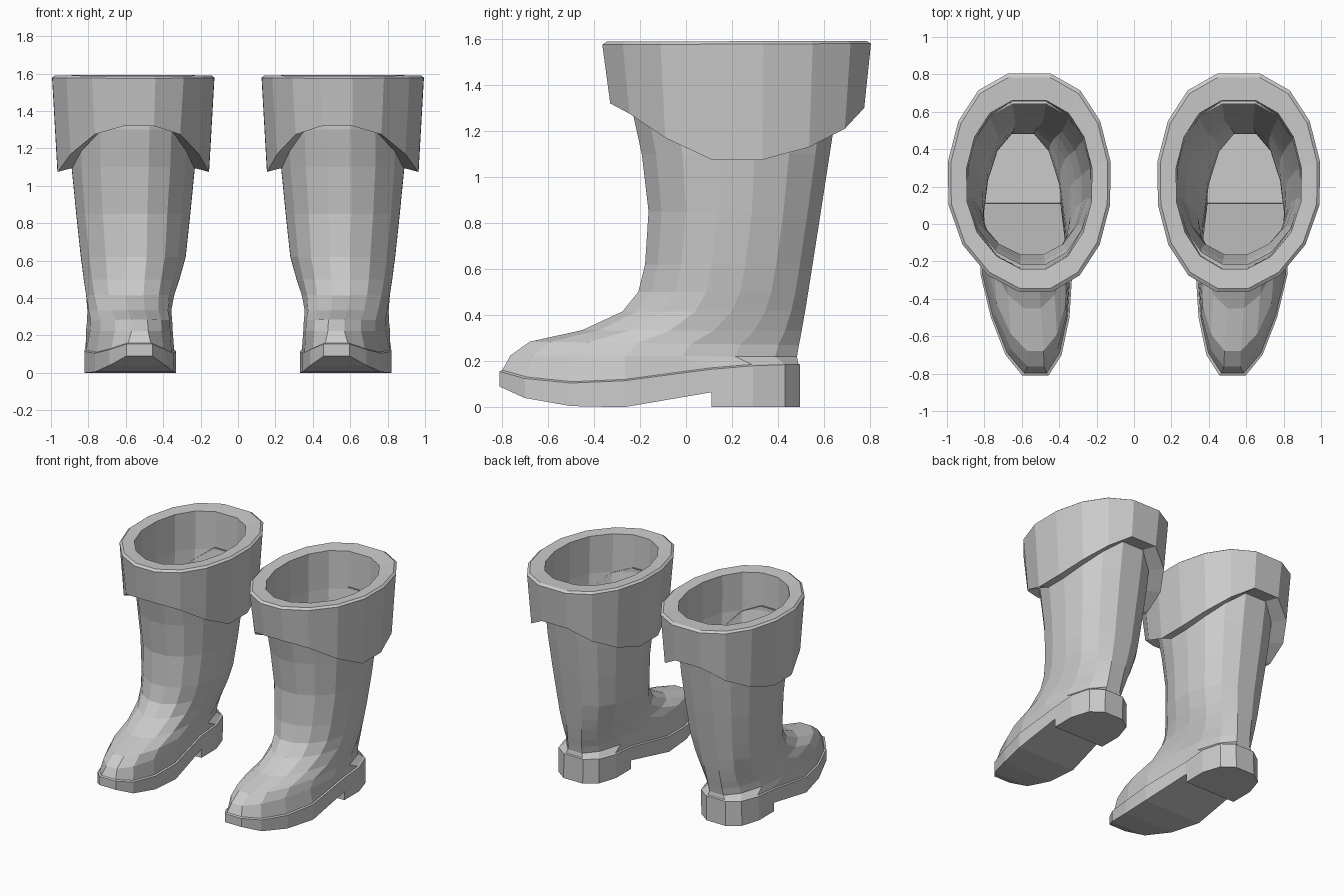
import bpy
import bmesh
import math

cube = bpy.data.objects.get("Cube")
if cube:
    bpy.data.objects.remove(cube, do_unlink=True)

grey = bpy.data.materials.new("boot_grey")
grey.use_nodes = True
colour = (0.6, 0.6, 0.6, 1)
grey.diffuse_color = colour
grey.node_tree.nodes["Principled BSDF"].inputs["Base Color"].default_value = colour

PAIRS = 8  # left/right point pairs in each cross-section


def centre_x(y, z):
    """The foot leans outward at the heel and inward at the toe."""
    lean = max(0, min(1, (0.6 - z) / 0.45))
    return 0.56 + 0.04 * lean + 0.09 * min(0, y)


def close_ring(half):
    """Turn (half width, y, z) stations into a full loop of points."""
    right = [(centre_x(y, z) + w, y, z) for w, y, z in half]
    left = [(centre_x(y, z) - w, y, z) for w, y, z in half]
    return right + left[::-1]


def oval(front, back, width, z_front, z_back, heights=None):
    """Egg-shaped loop, a little fuller at the back."""
    half = []
    for k in range(PAIRS):
        a = (k + 0.5) * math.pi / PAIRS
        c = math.cos(a)
        power = 0.82 if c < 0 else 1
        t = (1 - c) / 2
        z = heights[k] if heights else z_front + (z_back - z_front) * t
        half.append((width * math.sin(a) ** power, front + (back - front) * t, z))
    return close_ring(half)


def loft(name, rings, side, floor=False):
    """Skin the rings; optionally close the last one with paired strips."""
    bm = bmesh.new()
    loops = [[bm.verts.new((side * x, y, z)) for x, y, z in r] for r in rings]
    n = len(loops[0])
    for a, b in zip(loops, loops[1:]):
        for i in range(n):
            j = (i + 1) % n
            bm.faces.new((a[i], a[j], b[j], b[i]))
    if floor:
        last = loops[-1]
        for i in range(n // 2 - 1):
            bm.faces.new((last[i], last[i + 1], last[n - 2 - i], last[n - 1 - i]))
    bmesh.ops.recalc_face_normals(bm, faces=bm.faces)
    mesh = bpy.data.meshes.new(name)
    bm.to_mesh(mesh)
    bm.free()
    mesh.materials.append(grey)
    bpy.context.collection.objects.link(bpy.data.objects.new(name, mesh))


# Sole outline: y, half width, seam height, underside height
toe = [(-0.81, 0.07, 0.155, 0.09), (-0.70, 0.15, 0.125, 0.04),
       (-0.50, 0.21, 0.105, 0.005), (-0.27, 0.245, 0.115, 0),
       (0.11, 0.215, 0.165, 0.065)]
heel = [(0.29, 0.215, 0.18, 0), (0.43, 0.17, 0.185, 0), (0.495, 0.08, 0.185, 0)]
heel_breast = [(0.111, 0.215, 0.165, 0)]


def inset(stations):
    """Seam line set slightly inside the sole edge."""
    return close_ring([(w - 0.01, y * 0.985, z + 0.006) for y, w, z, _ in stations])


# Boot cross-sections: front y, half width, front height, back height
sections = [(-0.775, 0.225, 0.225, 0.22), (-0.69, 0.222, 0.285, 0.27),
            (-0.46, 0.225, 0.335, 0.33), (-0.285, 0.24, 0.415, 0.42),
            (-0.215, 0.26, 0.5, 0.5), (-0.185, 0.285, 0.62, 0.62),
            (-0.17, 0.31, 0.85, 0.85), (-0.20, 0.335, 1.1, 1.1),
            (-0.245, 0.34, 1.3, 1.3)]
hem = [1.32, 1.275, 1.17, 1.075, 1.075, 1.13, 1.21, 1.3]

for side, label in ((1, "left"), (-1, "right")):
    # Sole with a stepped heel
    edge = toe + heel_breast + heel
    loft(label + "_sole", [
        inset(edge),
        close_ring([(w, y, z) for y, w, z, _ in edge]),
        close_ring([(w, y, b) for y, w, _, b in edge])], side, floor=True)

    # Foot and shaft shell
    rim = oval(-0.25, 0.67, 0.34, 1.582, 1.585)
    shell = [inset(toe + heel)]
    for front, width, zf, zb in sections:
        shell.append(oval(front, 0.488 + 0.157 * (zb - 0.18), width, zf, zb))
    loft(label + "_boot", shell + [rim], side)

    # Folded cuff with a wavy hem
    loft(label + "_cuff", [
        rim,
        oval(-0.355, 0.795, 0.425, 1.588, 1.592),
        oval(-0.375, 0.815, 0.441, 1.575, 1.58),
        oval(-0.34, 0.785, 0.412, 0, 0, hem),
        oval(-0.225, 0.65, 0.333, 0, 0, [z + 0.02 for z in hem])], side)
